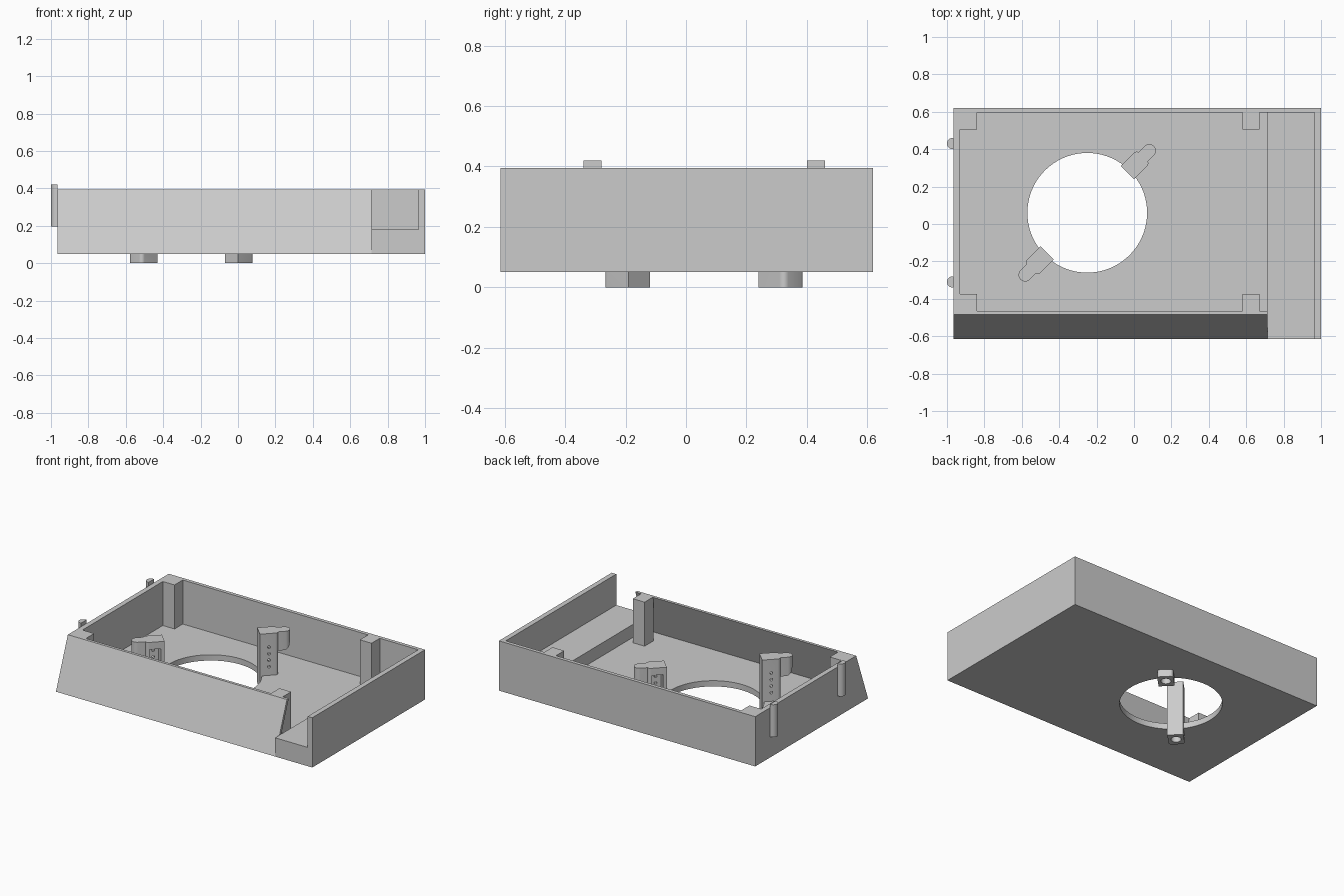
import bpy, bmesh
from math import sin, cos, pi, radians
from mathutils import Matrix, Vector

if "Cube" in bpy.data.objects:
    bpy.data.objects.remove(bpy.data.objects["Cube"])

grey = bpy.data.materials.new("light_grey")
grey.use_nodes = True
grey.diffuse_color = (0.6, 0.6, 0.6, 1)
grey.node_tree.nodes["Principled BSDF"].inputs["Base Color"].default_value = (0.6, 0.6, 0.6, 1)


def prism(name, pts, lo, hi, axis="z"):
    """Extrude a flat outline along an axis; x takes (y, z) points, y takes (x, z)."""
    place = {"z": lambda a, b, h: (a, b, h),
             "x": lambda a, b, h: (h, a, b),
             "y": lambda a, b, h: (a, h, b)}[axis]
    bm = bmesh.new()
    ends = [[bm.verts.new(place(a, b, h)) for a, b in pts] for h in (lo, hi)]
    n = len(pts)
    bm.faces.new(ends[0])
    bm.faces.new(ends[1])
    for i in range(n):
        j = (i + 1) % n
        bm.faces.new((ends[0][i], ends[0][j], ends[1][j], ends[1][i]))
    bmesh.ops.recalc_face_normals(bm, faces=bm.faces)
    mesh = bpy.data.meshes.new(name)
    bm.to_mesh(mesh)
    bm.free()
    obj = bpy.data.objects.new(name, mesh)
    mesh.materials.append(grey)
    bpy.context.collection.objects.link(obj)
    return obj


def box(name, x0, x1, y0, y1, z0, z1):
    return prism(name, [(x0, y0), (x1, y0), (x1, y1), (x0, y1)], z0, z1)


def circle(x, y, r, n=24, start=0, sweep=2 * pi, closed=True):
    steps = n if closed else n - 1
    return [(x + r * cos(start + sweep * i / steps), y + r * sin(start + sweep * i / steps))
            for i in range(n)]


def combine(target, other, operation):
    mod = target.modifiers.new(operation.lower(), "BOOLEAN")
    mod.operation, mod.solver, mod.object = operation, "EXACT", other
    bpy.context.view_layer.objects.active = target
    bpy.ops.object.modifier_apply(modifier=mod.name)
    bpy.data.objects.remove(other)


def smooth(obj):
    bpy.ops.object.select_all(action="DESELECT")
    obj.select_set(True)
    bpy.context.view_layer.objects.active = obj
    bpy.ops.object.shade_smooth_by_angle(angle=radians(30))


BASE, FLOOR, RIM, STEP = 0.05, 0.09, 0.395, 0.18
LEFT_IN, BAY, RIGHT_IN = -0.93, 0.715, 0.965
FRONT, BACK, BACK_IN = -0.615, 0.62, 0.595

# Tray body with a sloping front and a square, open bay at one end
tray = prism("tray", [(FRONT, BASE), (BACK, BASE), (BACK, RIM), (-0.485, RIM)], -0.965, BAY, "x")
combine(tray, box("bay", BAY, 1, FRONT, BACK, BASE, RIM), "UNION")
slope = 0.13 / (RIM - BASE)
inner = [(-0.465 - slope * (RIM - FLOOR), FLOOR), (BACK_IN, FLOOR),
         (BACK_IN, RIM + 0.1), (-0.465 + slope * 0.1, RIM + 0.1)]
combine(tray, prism("cavity", inner, LEFT_IN, BAY, "x"), "DIFFERENCE")
combine(tray, box("bay_cut", BAY - 0.0005, RIGHT_IN, -1, BACK_IN, STEP, 1), "DIFFERENCE")
combine(tray, prism("hole", circle(-0.25, 0.06, 0.32, 72), 0, 0.14), "DIFFERENCE")
smooth(tray)

# Square corner posts
for side, x0, x1 in (("right", LEFT_IN - 0.01, -0.84), ("left", 0.58, 0.67)):
    box("back_post_" + side, x0, x1, 0.505, BACK_IN + 0.01, FLOOR - 0.01, RIM)
    box("front_post_" + side, x0, x1, -0.475, -0.375, FLOOR - 0.01, RIM)

# Half-round pegs on the end wall
for name, y in (("front_peg", -0.31), ("back_peg", 0.43)):
    arc = circle(-0.97, y, 0.03, 13, pi / 2, pi, False)
    smooth(prism(name, [(-0.965, y + 0.03)] + arc + [(-0.965, y - 0.03)], 0.195, 0.42))


def clip(name, angle):
    """Upright clip, modelled pointing along +x from the hole centre."""
    column = [(0.304, -0.05)] + circle(0.404, -0.03, 0.02, 6, -pi / 2, pi / 2, False)
    column += [(x, -y) for x, y in reversed(column)]
    body = prism(name, column, 0, 0.38)
    # Rounded outward catch at the top, curved on its underside
    tip = circle(0.47, 0, 0.035, 13, -pi / 2, pi, False)
    catch = prism("catch", [(0.41, -0.035)] + tip + [(0.41, 0.035)], 0.25, 0.38)
    corner = circle(0.455, 0.295, 0.045, 8, -pi / 2, pi / 2, False)
    trim = prism("trim", corner + [(0.55, 0.295), (0.55, 0.2), (0.455, 0.2)], -0.1, 0.1, "y")
    combine(catch, trim, "DIFFERENCE")
    combine(body, catch, "UNION")
    # Open channel on one side, small holes through its back, round socket below
    combine(body, box("channel", 0.328, 0.4, -0.03, 0.1, 0.07, 0.33), "DIFFERENCE")
    for i in range(4):
        z = 0.15 + 0.045 * i
        combine(body, prism("pin_hole", circle(0.362, z, 0.009, 12), -0.1, 0, "y"), "DIFFERENCE")
    combine(body, prism("socket", circle(0.364, 0, 0.032, 20), -0.1, 0.1), "DIFFERENCE")
    body.data.transform(Matrix.Translation(Vector((-0.25, 0.06, 0))) @ Matrix.Rotation(angle, 4, "Z"))
    smooth(body)


clip("back_clip", radians(45))
clip("front_clip", radians(225))
